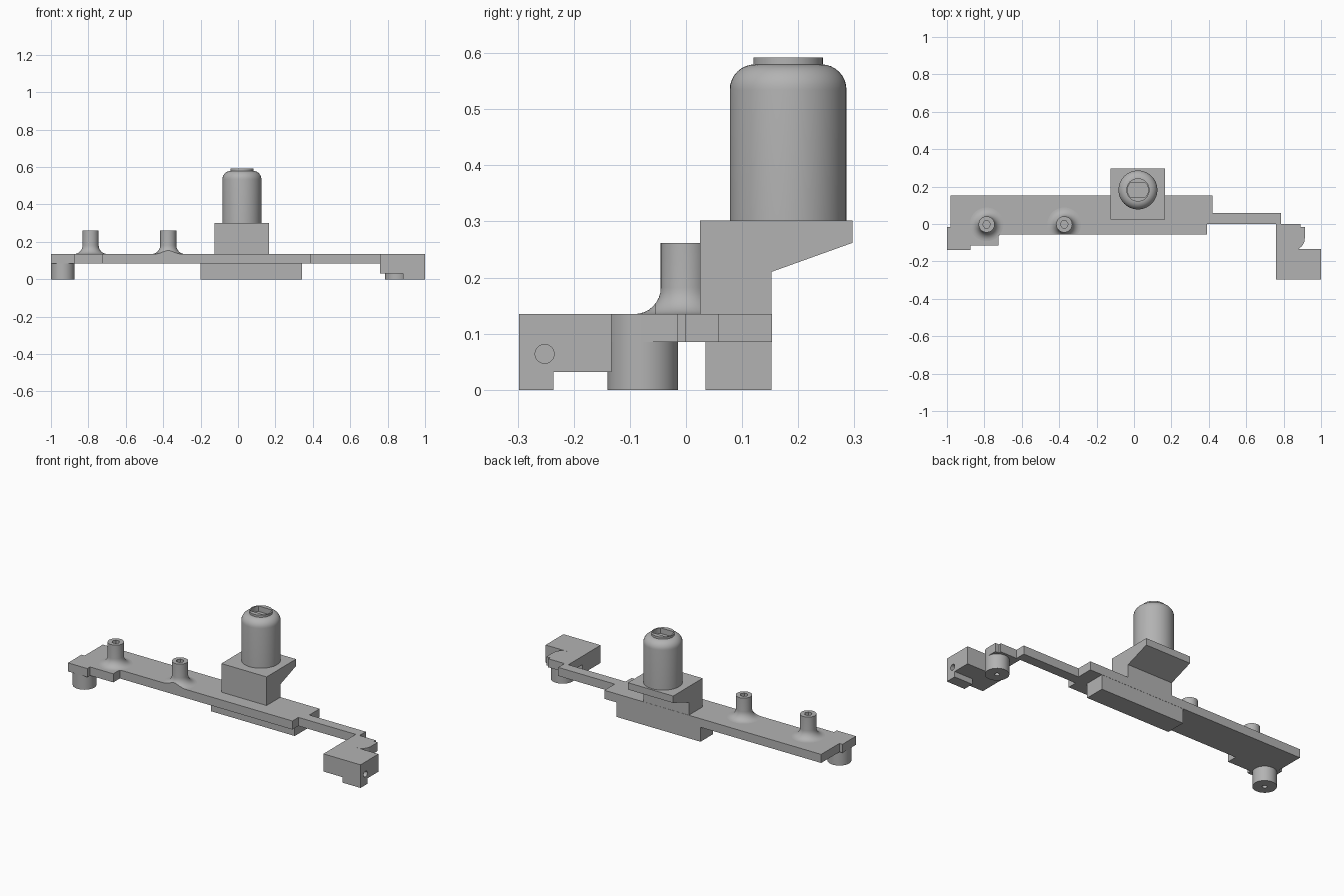
import bpy, bmesh, math
from mathutils import Vector

cube = bpy.data.objects.get("Cube")
if cube:
    bpy.data.objects.remove(cube, do_unlink=True)

grey = bpy.data.materials.new("plain grey")
grey.use_nodes = True
colour = (0.45, 0.45, 0.45, 1)
grey.diffuse_color = colour
grey.node_tree.nodes["Principled BSDF"].inputs["Base Color"].default_value = colour


def finish(name, bm):
    bmesh.ops.recalc_face_normals(bm, faces=bm.faces)
    mesh = bpy.data.meshes.new(name)
    bm.to_mesh(mesh)
    bm.free()
    mesh.materials.append(grey)
    obj = bpy.data.objects.new(name, mesh)
    bpy.context.collection.objects.link(obj)
    return obj


def prism(name, points, lo, hi, axis="z"):
    """Extrude an outline along z (points are x, y) or along x (points are y, z)."""
    place = (lambda p, h: (p[0], p[1], h)) if axis == "z" else (lambda p, h: (h, p[0], p[1]))
    bm = bmesh.new()
    face = bm.faces.new([bm.verts.new(place(p, lo)) for p in points])
    out = bmesh.ops.extrude_face_region(bm, geom=[face])
    step = Vector(place((0, 0), hi - lo))
    bmesh.ops.translate(bm, vec=step, verts=[v for v in out["geom"] if isinstance(v, bmesh.types.BMVert)])
    return finish(name, bm)


def box(name, x, y, z):
    return prism(name, [(x[0], y[0]), (x[1], y[0]), (x[1], y[1]), (x[0], y[1])], *z)


def arc(cx, cy, r, start, end, n):
    angles = [math.radians(start + (end - start) * i / n) for i in range(n + 1)]
    return [(cx + r * math.cos(a), cy + r * math.sin(a)) for a in angles]


def circle(cx, cy, r, n=40):
    return arc(cx, cy, r, 0, 360, n)[:-1]


def lathe(name, profile, cx, cy, n=48, front_limit=None):
    """Turn a radius/height profile about a vertical axis, optionally trimmed at the front."""
    bm = bmesh.new()
    rings = [[bm.verts.new((x, y, z)) for x, y in circle(cx, cy, r, n)] for r, z in profile]
    for a, b in zip(rings, rings[1:]):
        for i in range(n):
            j = (i + 1) % n
            bm.faces.new((a[i], a[j], b[j], b[i]))
    bm.faces.new(rings[0])
    bm.faces.new(rings[-1])
    if front_limit is not None:
        bmesh.ops.bisect_plane(bm, geom=bm.verts[:] + bm.edges[:] + bm.faces[:],
                               plane_co=(0, front_limit, 0), plane_no=(0, -1, 0), clear_outer=True)
        bmesh.ops.holes_fill(bm, edges=[e for e in bm.edges if e.is_boundary])
    return finish(name, bm)


def select(obj):
    bpy.ops.object.select_all(action="DESELECT")
    obj.select_set(True)
    bpy.context.view_layer.objects.active = obj


def cut(obj, cutter):
    mod = obj.modifiers.new("hole", "BOOLEAN")
    mod.operation = "DIFFERENCE"
    mod.solver = "EXACT"
    mod.object = cutter
    select(obj)
    bpy.ops.object.modifier_apply(modifier=mod.name)
    bpy.data.objects.remove(cutter, do_unlink=True)


def smooth(obj):
    select(obj)
    bpy.ops.object.shade_smooth_by_angle(angle=math.radians(30))


TOP, UNDER = 0.135, 0.085
FOOT_R, FOOT_Y = 0.063, -0.077
LEFT_X, RIGHT_X = 0.85, -0.937
FRONT = -0.055

# Flat frame: wide bar, narrow arm and the rounded neck at its end
frame = prism("frame", [
    (-0.98, 0.153), (-0.98, -0.015), (-1, -0.015), (-1, -0.14), (-0.875, -0.14),
    (-0.875, -0.115), (-0.725, -0.115), (-0.725, FRONT), (0.39, FRONT), (0.39, 0),
    (0.76, 0), (0.76, -0.133)]
    + arc(LEFT_X, FOOT_Y, FOOT_R, -62, 0, 8)
    + [(0.913, -0.015), (0.89, -0.015), (0.89, 0), (0.785, 0), (0.785, 0.058),
       (0.42, 0.058), (0.42, 0.153)], UNDER, TOP)
smooth(frame)

# Round feet with a small screw hole underneath
for name, x in (("left_foot", LEFT_X), ("right_foot", RIGHT_X)):
    foot = prism(name, circle(x, FOOT_Y, FOOT_R), 0, UNDER)
    cut(foot, prism("cutter", circle(x, FOOT_Y, 0.013, 20), -0.02, 0.06))
    smooth(foot)

# End block with a side hole and a toe
block = box("end_block", (0.76, 1), (-0.298, -0.133), (0.032, TOP))
cut(block, prism("cutter", circle(-0.252, 0.064, 0.017, 24), 0.9, 1.05, "x"))
smooth(block)
box("end_block_toe", (0.882, 1), (-0.298, -0.236), (0, 0.032))

# Keel below the frame and overhanging motor bracket above it
box("keel", (-0.2, 0.342), (0.035, 0.152), (0, UNDER))
prism("motor_bracket", [(0.025, TOP), (0.152, TOP), (0.152, 0.21), (0.297, 0.262),
                        (0.297, 0.302), (0.025, 0.302)], -0.125, 0.167, "x")

# Domed motor can with a raised collar and a flat-sided socket
MX, MY = 0.021, 0.182
shoulder = arc(0.059, 0.535, 0.045, 0, 90, 8)
motor = lathe("motor_can", [(0.104, 0.302)] + shoulder, MX, MY)
socket_half = arc(MX, MY, 0.055, -42, 42, 10)
socket = socket_half + [(2 * MX - x, 2 * MY - y) for x, y in socket_half]
cut(motor, prism("cutter", socket, 0.56, 0.62))
collar = prism("motor_collar", circle(MX, MY, 0.062), 0.578, 0.592)
cut(collar, prism("cutter", socket, 0.56, 0.62))
smooth(motor)
smooth(collar)

# Flared posts with hexagonal sockets
flare = [(0.09 - 0.047 * math.sin(a), TOP + 0.047 * (1 - math.cos(a)))
         for a in (math.pi / 2 * i / 8 for i in range(9))]
for name, x, limit in (("outer_post", -0.788, None), ("inner_post", -0.373, FRONT)):
    post = lathe(name, flare + [(0.043, 0.262)], x, -0.002, front_limit=limit)
    cut(post, prism("cutter", circle(x, -0.002, 0.021, 6), 0.2, 0.3))
    smooth(post)
